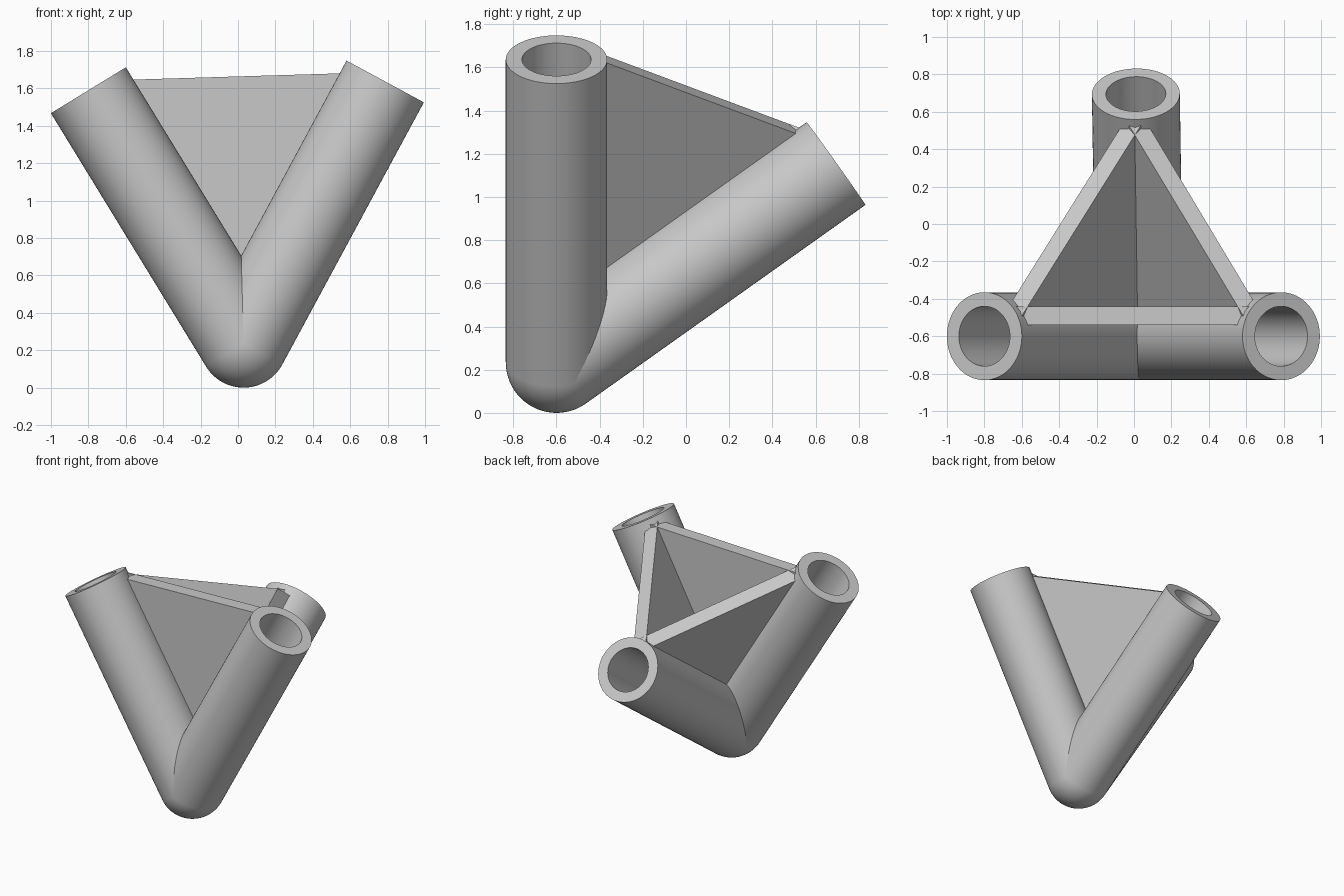
import bpy, bmesh, math
from mathutils import Vector

cube = bpy.data.objects.get("Cube")
if cube:
    bpy.data.objects.remove(cube, do_unlink=True)

# Single grey material
grey = bpy.data.materials.new("light_grey")
grey.use_nodes = True
COLOUR = (0.58, 0.58, 0.58, 1)
grey.diffuse_color = COLOUR
grey.node_tree.nodes["Principled BSDF"].inputs["Base Color"].default_value = COLOUR

HUB = Vector((0.03, -0.6, 0.235))
ENDS = {
    "right": Vector((-0.8, -0.6, 1.59)),
    "left": Vector((0.787, -0.6, 1.637)),
    "back": Vector((0.01, 0.695, 1.155)),
}
OUTER, INNER = 0.235, 0.16
BORE_START = 0.4        # the hub stays solid below the bores
WALL_NEAR, WALL_FAR = 0.06, 0.16
OVERLAP = 0.17          # webs end inside the tube walls
SEGMENTS = 64


def finish(name, bm, smooth=False):
    bmesh.ops.recalc_face_normals(bm, faces=bm.faces)
    mesh = bpy.data.meshes.new(name)
    bm.to_mesh(mesh)
    bm.free()
    mesh.materials.append(grey)
    obj = bpy.data.objects.new(name, mesh)
    bpy.context.collection.objects.link(obj)
    if smooth:
        bpy.ops.object.select_all(action="DESELECT")
        obj.select_set(True)
        bpy.context.view_layer.objects.active = obj
        bpy.ops.object.shade_smooth_by_angle(angle=math.radians(30))
    return obj


def tube(name, end):
    """Lathe a socket with a blind bore, then point it away from the hub."""
    axis = end - HUB
    length = axis.length
    profile = [(0, 0), (OUTER, 0), (OUTER, length), (INNER, length),
               (INNER, BORE_START), (0, BORE_START)]
    bm = bmesh.new()
    points = [bm.verts.new((r, 0, z)) for r, z in profile]
    edges = [bm.edges.new(pair) for pair in zip(points, points[1:])]
    bmesh.ops.spin(bm, geom=points + edges, cent=(0, 0, 0), axis=(0, 0, 1),
                   angle=math.tau, steps=SEGMENTS)
    bmesh.ops.remove_doubles(bm, verts=bm.verts, dist=0.0001)
    obj = finish(name, bm, smooth=True)
    obj.rotation_mode = "QUATERNION"
    obj.rotation_quaternion = Vector((0, 0, 1)).rotation_difference(axis)
    obj.location = HUB


def web(name, a, b, opposite):
    """Thick triangular wall between two tubes, set towards the third one."""
    da, db = (a - HUB).normalized(), (b - HUB).normalized()
    normal = da.cross(db).normalized()
    if normal.dot(opposite - HUB) < 0:
        normal.negate()
    ua = (db - da * da.dot(db)).normalized()
    ub = (da - db * da.dot(db)).normalized()
    corners = [HUB + (da + db) * OVERLAP / math.sin(da.angle(db)),
               a - da * 0.04 + ua * OVERLAP,
               b - db * 0.04 + ub * OVERLAP]
    bm = bmesh.new()
    face = bm.faces.new([bm.verts.new(c + normal * WALL_NEAR) for c in corners])
    result = bmesh.ops.extrude_face_region(bm, geom=[face], use_keep_orig=True)
    top = [g for g in result["geom"] if isinstance(g, bmesh.types.BMVert)]
    bmesh.ops.translate(bm, verts=top, vec=normal * (WALL_FAR - WALL_NEAR))
    finish(name, bm)


# Rounded hub at the bottom
bm = bmesh.new()
bmesh.ops.create_uvsphere(bm, u_segments=SEGMENTS, v_segments=32, radius=OUTER)
finish("hub_ball", bm, smooth=True).location = HUB

# Three sockets
for side, end in ENDS.items():
    tube(side + "_tube", end)

# Three bracing walls forming an open pyramid
for first, second, third in (("right", "left", "back"),
                             ("left", "back", "right"),
                             ("back", "right", "left")):
    web(first + "_" + second + "_web", ENDS[first], ENDS[second], ENDS[third])
